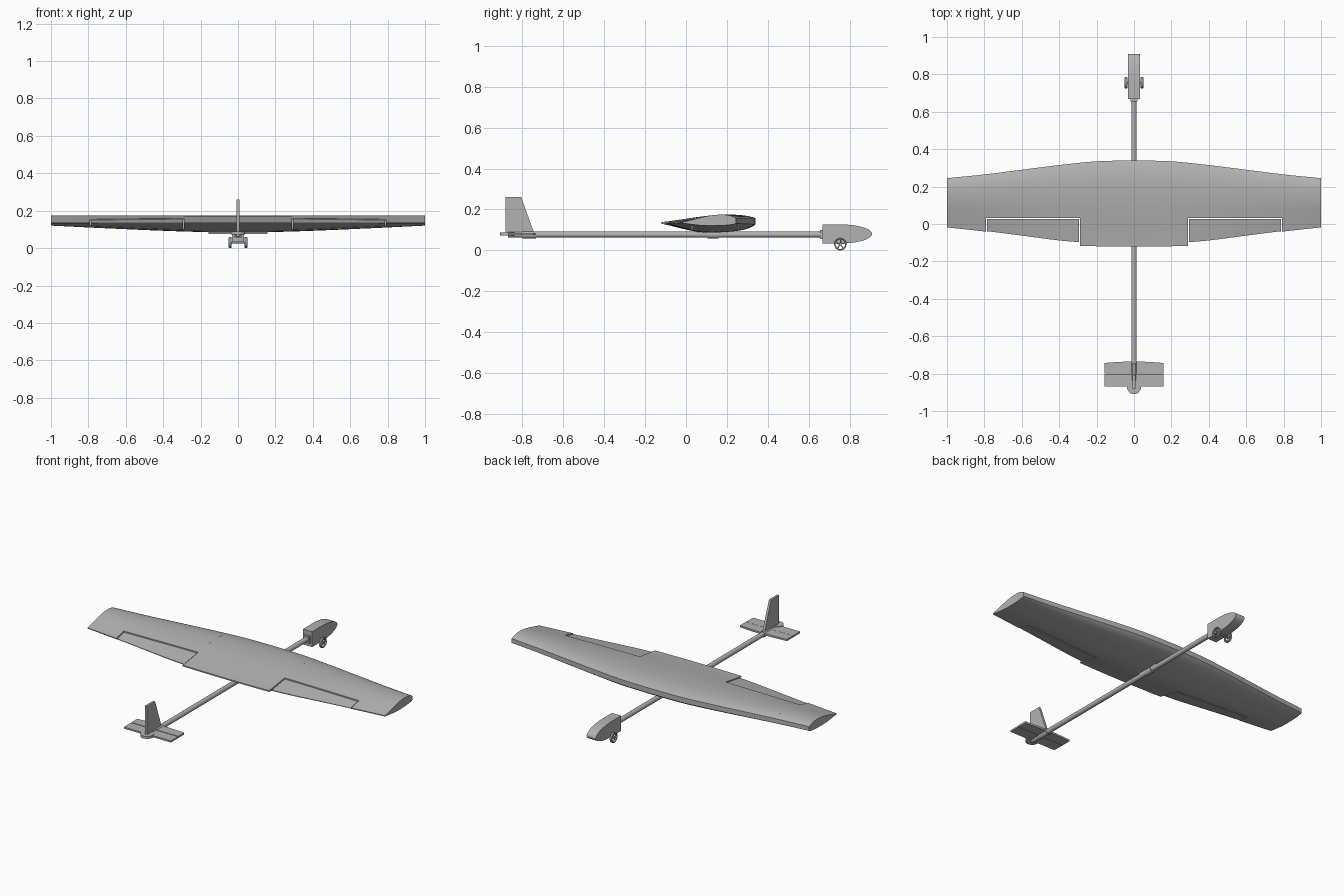
import bpy, bmesh, math
from mathutils import Vector, Matrix

if "Cube" in bpy.data.objects:
    bpy.data.objects.remove(bpy.data.objects["Cube"])

grey = bpy.data.materials.new("light_grey")
grey.diffuse_color = (0.45, 0.45, 0.45, 1)
grey.use_nodes = True
grey.node_tree.nodes["Principled BSDF"].inputs["Base Color"].default_value = grey.diffuse_color


def finish(name, bm, angle=30):
    bmesh.ops.recalc_face_normals(bm, faces=bm.faces)
    me = bpy.data.meshes.new(name)
    bm.to_mesh(me)
    bm.free()
    me.materials.append(grey)
    ob = bpy.data.objects.new(name, me)
    bpy.context.scene.collection.objects.link(ob)
    bpy.context.view_layer.objects.active = ob
    ob.select_set(True)
    bpy.ops.object.shade_smooth_by_angle(angle=math.radians(angle))
    ob.select_set(False)
    return ob


def loft(name, rings):
    bm = bmesh.new()
    vs = [[bm.verts.new(p) for p in r] for r in rings]
    n = len(vs[0])
    for a, b in zip(vs, vs[1:]):
        for i in range(n):
            bm.faces.new((a[i], a[(i + 1) % n], b[(i + 1) % n], b[i]))
    bm.faces.new(vs[0])
    bm.faces.new(vs[-1])
    return finish(name, bm)


def side_plate(name, yz, half, x=0):
    return loft(name, [[(x + s * half, y, z) for y, z in yz] for s in (-1, 1)])


def flat_plate(name, xy, z0, z1):
    return loft(name, [[(x, y, z) for x, y in xy] for z in (z0, z1)])


def rod(name, a, b, r, seg=24):
    a, b = Vector(a), Vector(b)
    bm = bmesh.new()
    m = Matrix.Translation((a + b) / 2) @ (b - a).to_track_quat('Z', 'Y').to_matrix().to_4x4()
    bmesh.ops.create_cone(bm, cap_ends=True, segments=seg, radius1=r, radius2=r,
                          depth=(b - a).length, matrix=m)
    return finish(name, bm)


def box(name, lo, hi):
    return flat_plate(name, [(lo[0], lo[1]), (hi[0], lo[1]), (hi[0], hi[1]), (lo[0], hi[1])], lo[2], hi[2])


def interp(pts, t):
    # smooth piecewise cubic through the given points
    if t <= pts[0][0]:
        return pts[0][1]
    for i in range(len(pts) - 1):
        (x0, y0), (x1, y1) = pts[i], pts[i + 1]
        if t <= x1:
            xp, yp = pts[max(i - 1, 0)]
            xn, yn = pts[min(i + 2, len(pts) - 1)]
            h, u = x1 - x0, (t - x0) / (x1 - x0)
            m0, m1 = (y1 - yp) / (x1 - xp) * h, (yn - y0) / (xn - x0) * h
            return ((2*u**3 - 3*u*u + 1) * y0 + (u**3 - 2*u*u + u) * m0
                    + (3*u*u - 2*u**3) * y1 + (u**3 - u*u) * m1)
    return pts[-1][1]


# Wing outline and aerofoil curves
LEAD = [(0, .34), (.2, .335), (.4, .315), (.6, .29), (.8, .265), (1, .245)]
TRAIL = [(0, -.112), (.29, -.097), (.4, -.088), (.6, -.062), (.8, -.037), (1, -.015)]
TOP = [(0, .158), (.06, .166), (.16, .173), (.3, .175), (.5, .170), (.75, .155), (1, .138)]
BELLY = [(0, .15), (.04, .45), (.15, .78), (.35, 1), (.6, 1), (.8, .6), (1, .08)]


def lead(x):
    return interp(LEAD, abs(x))


def trail(x):
    return interp(TRAIL, abs(x))


def wing_panel(name, x0, x1, front, back, drop=0, n=12):
    rings = []
    for i in range(n + 1):
        x = x0 + (x1 - x0) * i / n
        f, b = front(x), back(x)
        ys = [f + (b - f) * (k / 14) ** 1.4 for k in range(15)]
        depth = .045 - .032 * (max(abs(x) - .22, 0) / .78) ** 1.2
        upper, lower = [], []
        for y in ys:
            t = min(max((lead(x) - y) / (lead(x) - trail(x)), 0), 1)
            upper.append((x, y, interp(TOP, t) - drop))
            lower.append((x, y, .137 - depth * interp(BELLY, t) - .003))
        rings.append(upper + lower[::-1])
    return loft(name, rings)


wing_panel("wing_centre", -.29, .29, lead, lambda x: -.121 + .05 * x * x, n=20)
for side, s in (("left", -1), ("right", 1)):
    wing_panel(side + "_wing_front", s * .29, s * .79, lead, lambda x: .033)
    wing_panel(side + "_aileron", s * .295, s * .785, lambda x: .027, trail, drop=.003)
    wing_panel(side + "_wing_tip", s * .79, s, lead, lambda x: trail(x) - .003)

# Boom and the wing mount under it
rod("boom", (0, -.87, .077), (0, .69, .077), .0145)
rod("wing_mount_ring", (0, .105, .076), (0, .16, .076), .018)
box("wing_mount_block", (-.014, .06, .08), (.014, .2, .105))
rod("tail_sleeve", (0, -.8, .076), (0, -.735, .076), .0175)

# Nose pod with a rounded front, extruded sideways
pod = [(.667, .127), (.667, .034)]
pod += [(.755 + .155 * math.cos(a), .0805 + .0465 * math.sin(a))
        for a in [math.radians(-90 + 180 * i / 28) for i in range(29)]]
side_plate("nose_pod", pod, .031)
box("pod_rear_collar", (-.02, .655, .055), (.02, .67, .1))

# Landing wheels: tyre, hub and spokes
rod("axle", (-.044, .755, .03), (.044, .755, .03), .004, 12)
for side, s in (("left", -1), ("right", 1)):
    prof = [(.030, -.005), (.030, .005), (.027, .0075), (.023, .006), (.023, -.006), (.027, -.0075)]
    bm = bmesh.new()
    seg = 32
    vs = [[bm.verts.new((s * .042 + x, .755 + r * math.cos(i * math.tau / seg),
                         .03 + r * math.sin(i * math.tau / seg))) for r, x in prof] for i in range(seg)]
    for i in range(seg):
        a, b = vs[i], vs[(i + 1) % seg]
        for k in range(6):
            bm.faces.new((a[k], a[(k + 1) % 6], b[(k + 1) % 6], b[k]))
    finish(side + "_tyre", bm)
    rod(side + "_hub", (s * .035, .755, .03), (s * .049, .755, .03), .007, 16)
    for k in range(5):
        a = math.pi / 2 + k * math.tau / 5
        rod(f"{side}_spoke_{k}", (s * .042, .755, .03),
            (s * .042, .755 + .025 * math.cos(a), .03 + .025 * math.sin(a)), .0025, 8)

# Tail: stabiliser, elevator, round end tab and fin
flat_plate("stabiliser", [(-.158, -.799), (.158, -.799), (.158, -.743), (.08, -.737), (0, -.735),
                          (-.08, -.737), (-.158, -.743)], .075, .086)
flat_plate("elevator", [(-.158, -.87), (.158, -.87), (.158, -.802), (-.158, -.802)], .075, .085)
flat_plate("tail_tab", [(.037 * math.cos(i * math.tau / 32), -.873 + .037 * math.sin(i * math.tau / 32))
                        for i in range(32)], .073, .088)
side_plate("fin", [(-.883, .082), (-.742, .082), (-.806, .26), (-.883, .26)], .007)
